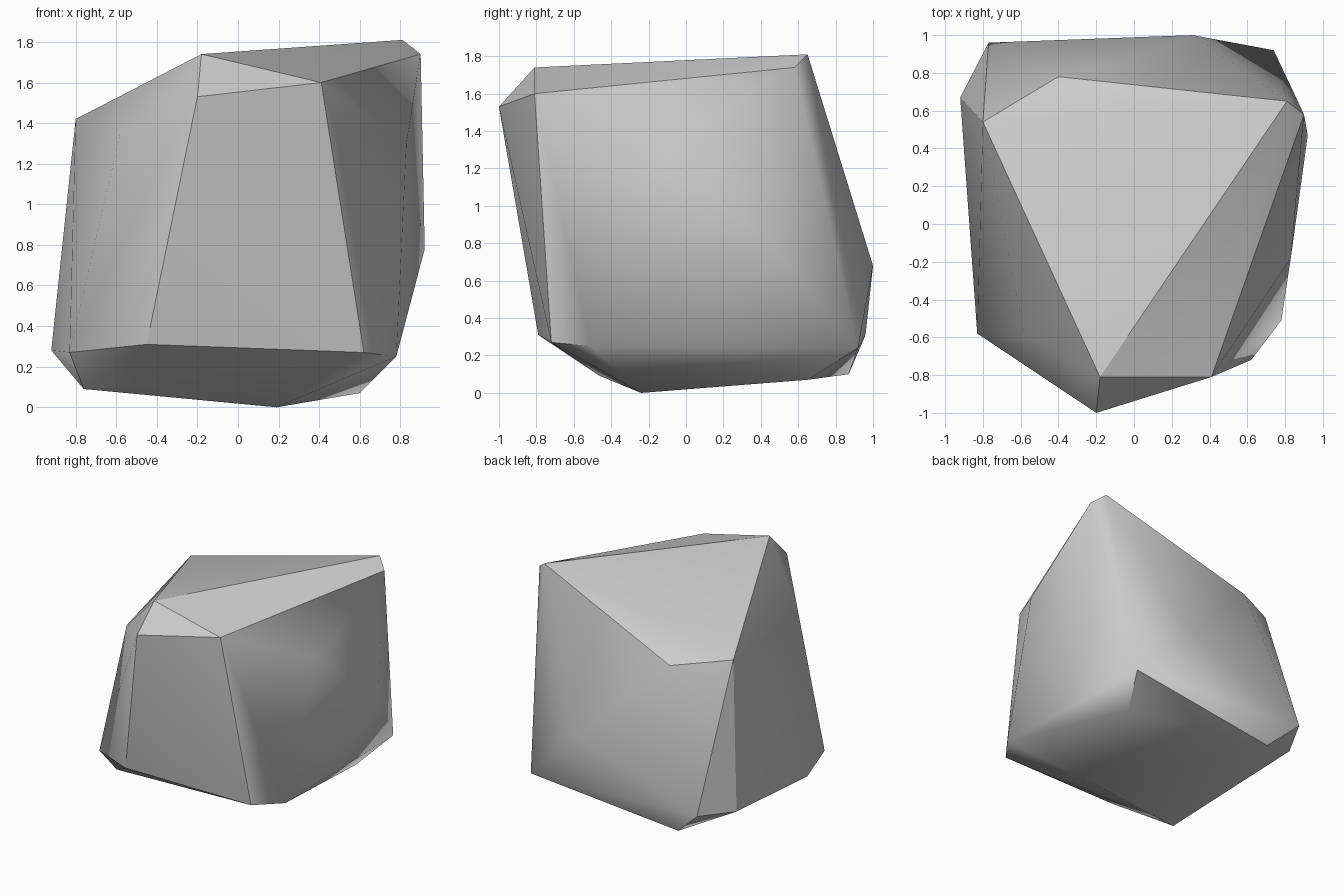
import bpy
import bmesh
import math

# Remove the default cube only
default_cube = bpy.data.objects.get("Cube")
if default_cube:
    bpy.data.objects.remove(default_cube, do_unlink=True)


def make_material(name, colour):
    material = bpy.data.materials.new(name)
    material.use_nodes = True
    material.diffuse_color = colour
    shader = next(n for n in material.node_tree.nodes if n.type == "BSDF_PRINCIPLED")
    shader.inputs["Base Color"].default_value = colour
    return material


def make_hull(name, corners, material):
    """Wrap a faceted convex stone around its corner points."""
    bm = bmesh.new()
    for corner in corners:
        bm.verts.new(corner)
    bmesh.ops.convex_hull(bm, input=bm.verts[:])
    bmesh.ops.recalc_face_normals(bm, faces=bm.faces[:])
    mesh = bpy.data.meshes.new(name)
    bm.to_mesh(mesh)
    bm.free()
    mesh.materials.append(material)
    stone = bpy.data.objects.new(name, mesh)
    bpy.context.collection.objects.link(stone)
    return stone


# Sloping crown of the boulder
crown = [
    (-.2, -1, 1.53), (.41, -.81, 1.6), (-.18, -.81, 1.74),
    (.81, .65, 1.81), (.9, .58, 1.74), (-.8, .54, 1.42),
    (-.58, -.59, 1.35), (-.4, .78, 1.36),
]

# Bulges on the flanks
flanks = [(.92, .47, .78), (.83, -.18, 1.3), (.31, 1, .68)]

# Widest ring, just above the ground
skirt = [
    (-.83, -.58, .27), (-.92, .67, .28), (-.45, -.79, .31),
    (.62, -.72, .27), (.78, -.51, .25), (.74, .92, .24), (-.77, .96, .31),
]

# Underside
base = [(-.76, -.46, .09), (.19, -.24, 0), (.6, .65, .07), (-.54, .87, .1)]

stone_grey = make_material("stone grey", (.6, .6, .6, 1))
boulder = make_hull("boulder", crown + flanks + skirt + base, stone_grey)

# Soften the shallow creases and keep the strong ones sharp
bpy.ops.object.select_all(action="DESELECT")
boulder.select_set(True)
bpy.context.view_layer.objects.active = boulder
bpy.ops.object.shade_smooth_by_angle(angle=math.radians(30))
